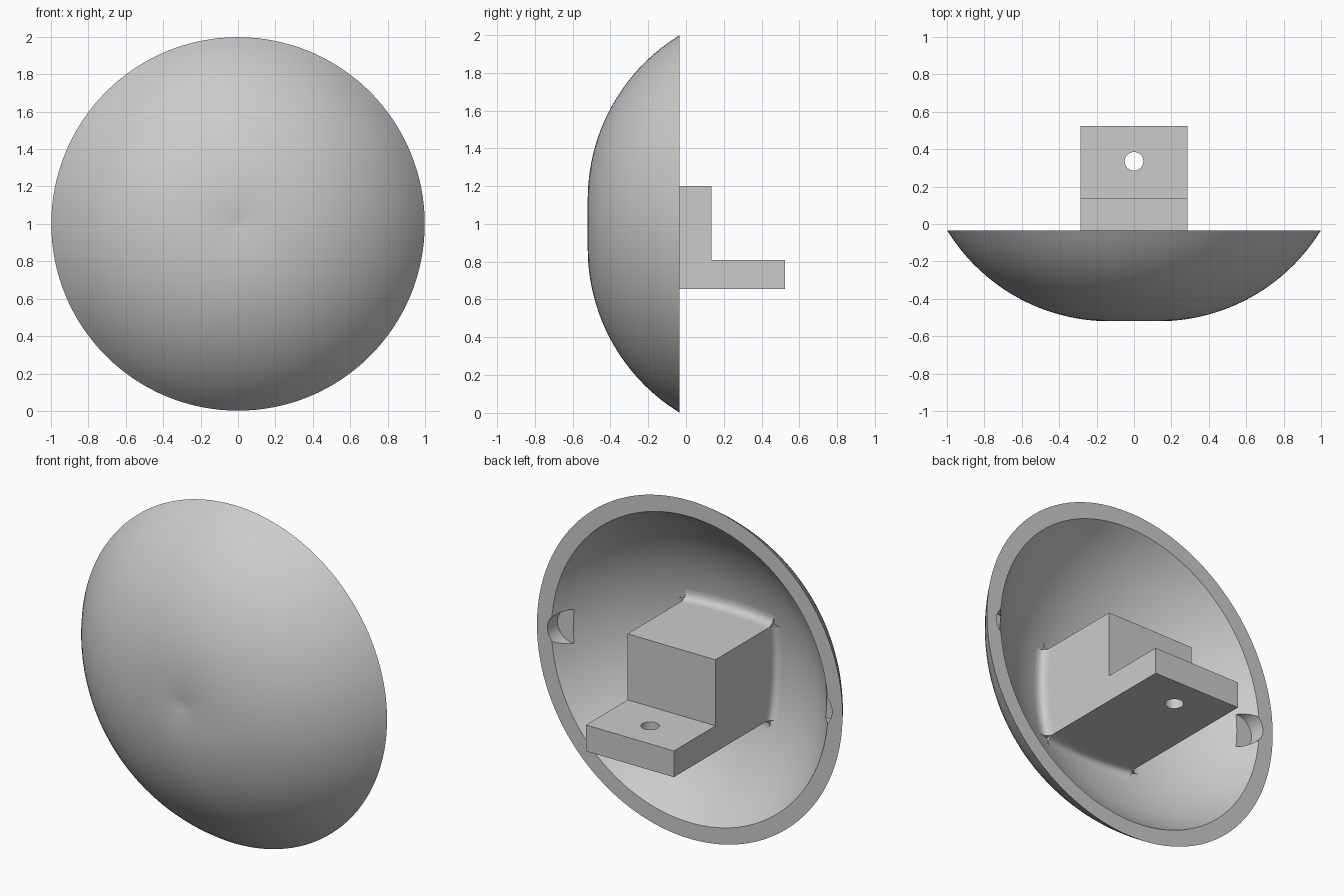
import bpy
import bmesh
from math import sqrt, hypot, pi, radians
from mathutils import Vector, Matrix

if "Cube" in bpy.data.objects:
    bpy.data.objects.remove(bpy.data.objects["Cube"])

CZ = 1.0                      # height of the dish axis
ARC_R, ARC_Y = 0.13, 0.5      # centre of the dish arcs (radius from axis, y)
OUTER, INNER = 1.02, 0.94     # arc radii of both skins
RIM_Y = -0.035

grey = bpy.data.materials.new("plain grey")
grey.use_nodes = True
colour = (0.6, 0.6, 0.6, 1.0)
grey.diffuse_color = colour
grey.node_tree.nodes["Principled BSDF"].inputs["Base Color"].default_value = colour


def skin_y(r, arc):
    return ARC_Y - sqrt(arc ** 2 - (r - ARC_R) ** 2)


def finish(name, bm):
    bmesh.ops.recalc_face_normals(bm, faces=bm.faces)
    mesh = bpy.data.meshes.new(name)
    bm.to_mesh(mesh)
    bm.free()
    mesh.materials.append(grey)
    ob = bpy.data.objects.new(name, mesh)
    bpy.context.collection.objects.link(ob)
    return ob


def cylinder(name, radius, start, end, segments=48):
    start, end = Vector(start), Vector(end)
    axis = end - start
    turn = axis.to_track_quat('Z', 'Y').to_matrix().to_4x4()
    bm = bmesh.new()
    bmesh.ops.create_cone(bm, cap_ends=True, segments=segments, radius1=radius,
                          radius2=radius, depth=axis.length,
                          matrix=Matrix.Translation((start + end) / 2) @ turn)
    return finish(name, bm)


def cut(ob, cutter):
    cutter.hide_render = True
    mod = ob.modifiers.new("cut", 'BOOLEAN')
    mod.operation, mod.solver, mod.object = 'DIFFERENCE', 'EXACT', cutter
    activate(ob)
    bpy.ops.object.modifier_apply(modifier=mod.name)
    bpy.data.objects.remove(cutter)


def activate(ob):
    bpy.ops.object.select_all(action='DESELECT')
    ob.select_set(True)
    bpy.context.view_layer.objects.active = ob


def smooth(ob):
    activate(ob)
    bpy.ops.object.shade_smooth_by_angle(angle=radians(30))


# Dish: two concentric arcs turned about the y axis
def skin(arc, steps=28):
    rim = ARC_R + sqrt(arc ** 2 - (ARC_Y - RIM_Y) ** 2)
    return [(rim * i / steps, skin_y(rim * i / steps, arc)) for i in range(steps + 1)]


bm = bmesh.new()
profile = skin(OUTER) + skin(INNER)[::-1]
verts = [bm.verts.new((r, y, CZ)) for r, y in profile]
edges = [bm.edges.new(pair) for pair in zip(verts, verts[1:])]
bmesh.ops.spin(bm, geom=verts + edges, cent=(0, 0, CZ), axis=(0, 1, 0),
               angle=2 * pi, steps=128, use_merge=True)
bmesh.ops.remove_doubles(bm, verts=bm.verts, dist=0.0005)
dish = finish("dish", bm)

# Round pockets at both sides of the rim
for side in (-1, 1):
    cut(dish, cylinder("pocket_cutter", 0.1, (side * 0.83, -0.13, CZ), (side * 0.83, 0.1, CZ)))
smooth(dish)

# Bracket: L profile extruded across, with a hole in its plate
HALF, LOW, HIGH, STEP = 0.287, 0.655, 1.2, 0.81
bm = bmesh.new()
outline = [(-0.45, LOW), (0.523, LOW), (0.523, STEP), (0.135, STEP), (0.135, HIGH), (-0.45, HIGH)]
face = bm.faces.new([bm.verts.new((-HALF, y, z)) for y, z in outline])
grown = bmesh.ops.extrude_face_region(bm, geom=[face])["geom"]
bmesh.ops.translate(bm, vec=(2 * HALF, 0, 0),
                    verts=[v for v in grown if isinstance(v, bmesh.types.BMVert)])
bracket = finish("bracket", bm)
cut(bracket, cylinder("hole_cutter", 0.05, (0, 0.335, 0.5), (0, 0.335, 0.9)))
smooth(bracket)


# Fillets: concave strips where the bracket meets the dish
def fillet(name, a, b, out, size=0.06, along=24, around=8):
    bm = bmesh.new()
    rows = []
    for i in range(along + 1):
        x, z = Vector(a).lerp(Vector(b), i / along)

        def on_dish(offset):
            px, pz = x + out[0] * offset, z + out[1] * offset
            return Vector((px, skin_y(hypot(px, pz - CZ), INNER), pz))

        foot, toe = on_dish(0), on_dish(size)
        top = foot + Vector((0, size, 0))
        row = []
        for k in range(around + 1):
            t = k / around
            row.append(bm.verts.new(top * (1 - t) ** 2 + foot * 2 * t * (1 - t) + toe * t * t))
        row.append(bm.verts.new(foot - Vector((0, 0.02, 0))))
        rows.append(row)
    n = len(rows[0])
    for r0, r1 in zip(rows, rows[1:]):
        for k in range(n):
            j = (k + 1) % n
            bm.faces.new((r0[k], r0[j], r1[j], r1[k]))
    bm.faces.new(rows[0])
    bm.faces.new(rows[-1])
    smooth(finish(name, bm))


fillet("top_fillet", (-HALF, HIGH), (HALF, HIGH), (0, 1))
fillet("bottom_fillet", (-HALF, LOW), (HALF, LOW), (0, -1))
fillet("left_fillet", (HALF, LOW), (HALF, HIGH), (1, 0))
fillet("right_fillet", (-HALF, LOW), (-HALF, HIGH), (-1, 0))
